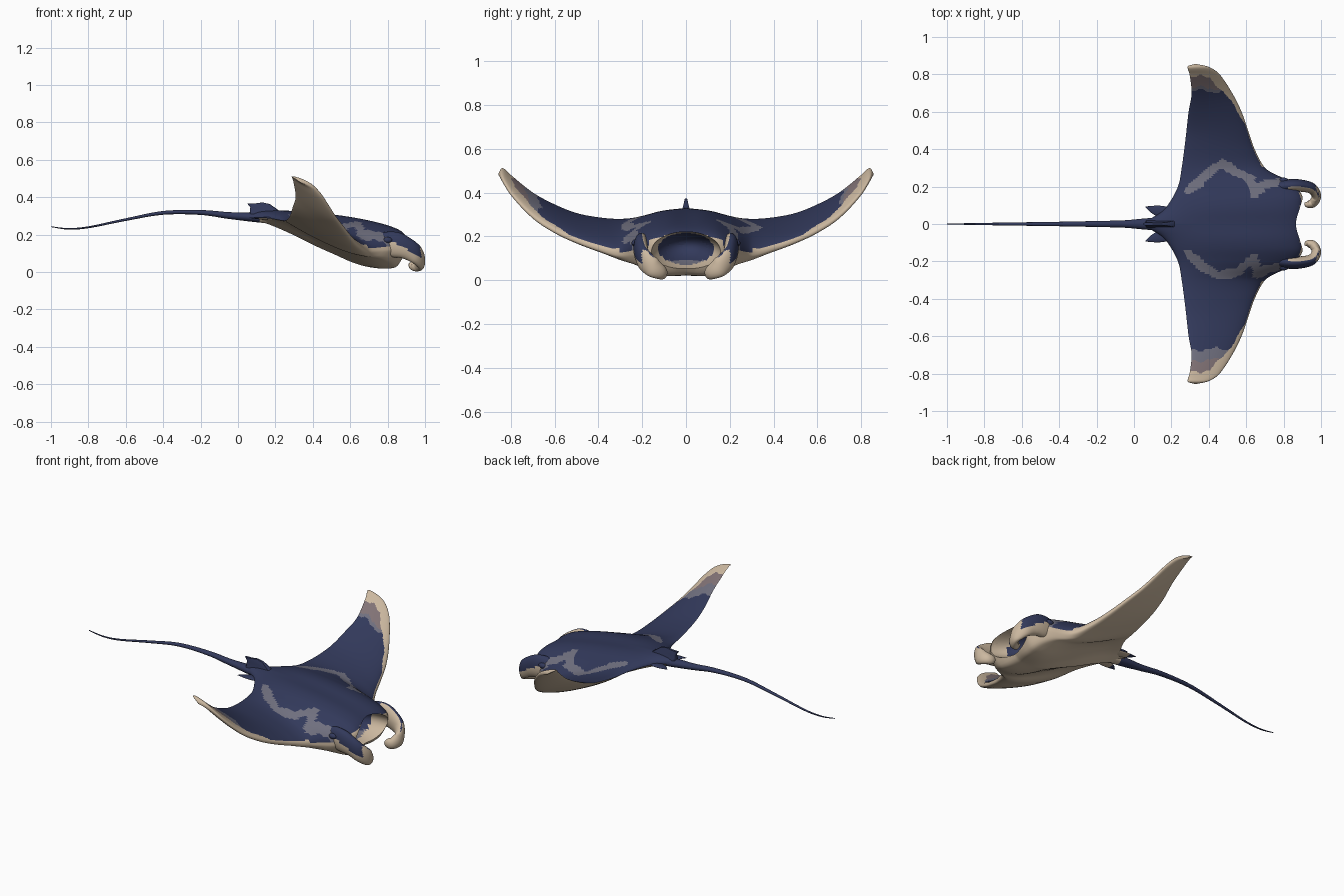
import bpy, bmesh, math
from mathutils import Vector, Matrix

if "Cube" in bpy.data.objects:
    bpy.data.objects.remove(bpy.data.objects["Cube"])


def make_material(name, col):
    m = bpy.data.materials.new(name)
    m.diffuse_color = (*col, 1)
    m.use_nodes = True
    m.node_tree.nodes["Principled BSDF"].inputs["Base Color"].default_value = m.diffuse_color
    return m


BLUE, CREAM, GREY, MAUVE = range(4)
MATS = [make_material("navy_skin", (0.032, 0.041, 0.104)),
        make_material("cream_skin", (0.60, 0.48, 0.35)),
        make_material("grey_patch", (0.16, 0.16, 0.21)),
        make_material("mauve_tint", (0.22, 0.17, 0.18))]


def curve(table, t):
    """Smooth value through (t, value) pairs."""
    if t <= table[0][0]:
        return table[0][1]
    if t >= table[-1][0]:
        return table[-1][1]
    i = max(k for k in range(len(table) - 1) if table[k][0] <= t)

    def slope(k):
        a, b = table[max(k - 1, 0)], table[min(k + 1, len(table) - 1)]
        return (b[1] - a[1]) / (b[0] - a[0])
    (t0, v0), (t1, v1) = table[i], table[i + 1]
    d = t1 - t0
    s = (t - t0) / d
    return ((2*s**3 - 3*s**2 + 1) * v0 + (s**3 - 2*s**2 + s) * d * slope(i)
            + (3*s**2 - 2*s**3) * v1 + (s**3 - s**2) * d * slope(i + 1))


def loft(name, rings, rule=None):
    """Skin closed rings, cap both ends, colour faces by rule."""
    bm = bmesh.new()
    rows = [[bm.verts.new(p) for p in r] for r in rings]
    n = len(rows[0])
    for a, b in zip(rows, rows[1:]):
        for k in range(n):
            bm.faces.new((a[k], a[(k+1) % n], b[(k+1) % n], b[k]))
    bm.faces.new(rows[0])
    bm.faces.new(rows[-1])
    bmesh.ops.recalc_face_normals(bm, faces=bm.faces)
    me = bpy.data.meshes.new(name)
    bm.to_mesh(me)
    bm.free()
    ob = bpy.data.objects.new(name, me)
    bpy.context.collection.objects.link(ob)
    finish(ob, rule)
    return ob


def finish(ob, rule=None):
    me = ob.data
    me.materials.clear()
    for m in MATS:
        me.materials.append(m)
    for p in me.polygons:
        p.material_index = rule(p.center, p.normal) if rule else BLUE
    bpy.ops.object.select_all(action='DESELECT')
    ob.select_set(True)
    bpy.context.view_layer.objects.active = ob
    bpy.ops.object.shade_smooth_by_angle(angle=math.radians(50))


def sweep(name, path, rule=None, n=20, steps=48):
    """Elliptical tube; path rows are x, y, z, half height, half thickness."""
    tabs = [[(i, p[c]) for i, p in enumerate(path)] for c in range(5)]
    rings = []
    for s in range(steps + 1):
        t = s / steps * (len(path) - 1)
        at = lambda q: Vector([curve(tabs[c], q) for c in range(3)])
        pos = at(t)
        tan = (at(min(t + .02, len(path) - 1)) - at(max(t - .02, 0))).normalized()
        up = (Vector((0, 0, 1)) - tan * tan.z).normalized()
        side = tan.cross(up)
        h, w = curve(tabs[3], t), curve(tabs[4], t)
        rings.append([pos + up * h * math.sin(a) + side * w * math.cos(a)
                      for a in (2 * math.pi * k / n for k in range(n))])
    return loft(name, rings, rule)


# ---- body and wings: airfoil sections across the span ----
SPAN = 0.855
LEAD_X = [(0, .90), (.1, .905), (.15, .90), (.2, .865), (.24, .81), (.27, .745), (.3, .70),
          (.4, .645), (.5, .61), (.6, .575), (.7, .525), (.8, .458), (.83, .42), (.845, .385),
          (.855, .335)]
TRAIL_X = [(0, .04), (.03, .09), (.06, .14), (.1, .18), (.2, .235), (.3, .255), (.45, .275),
           (.6, .292), (.7, .308), (.8, .297), (.83, .288), (.845, .29), (.855, .325)]
LEAD_Z = [(0, .135), (.2, .125), (.3, .118), (.4, .145), (.5, .18), (.6, .225), (.7, .29),
          (.8, .395), (.855, .482)]
TRAIL_Z = [(0, .295), (.1, .285), (.2, .275), (.3, .275), (.4, .285), (.5, .305), (.6, .345),
           (.7, .40), (.8, .48), (.83, .508), (.845, .508), (.855, .488)]
BULK = [(0, 1), (.1, .97), (.2, .75), (.25, .6), (.4, .4)]
WING_T = [(0, .06), (.2, .06), (.3, .047), (.4, .036), (.6, .026), (.8, .018), (.84, .014),
          (.855, .005)]
BELLY = [(0, 0), (.15, .018), (.3, .05), (.43, .085), (.55, .112), (.67, .138), (.78, .146),
         (.88, .132), (.92, .118), (.95, .085), (1, 0)]


def section(y, n=96):
    d = abs(y)
    xl, xt, zl, zt = (curve(t, d) for t in (LEAD_X, TRAIL_X, LEAD_Z, TRAIL_Z))
    w = min(max((d - .13) / .23, 0), 1)
    w = w * w * (3 - 2 * w)
    ring = []
    for k in range(n):
        a = 2 * math.pi * k / n
        u = .5 + .5 * math.cos(a)
        u = 0 if u < 1e-9 else min(u, 1)
        wing = curve(WING_T, d) * u**.7 * (1 - u)**.4 / .48
        if math.sin(a) > 0:
            body = .155 * u**.5 * (1 - u)**.2
        else:
            body = curve(BELLY, u)
        h = (1 - w) * body * curve(BULK, d) + w * wing
        ring.append((xt + (xl - xt) * u, y, zt + (zl - zt) * u + math.copysign(h, math.sin(a))))
    return ring


body = loft("body_and_wings",
            [section(SPAN * math.sin(math.pi / 2 * i / 120 * .88) / math.sin(math.pi * .44))
             for i in range(-120, 121)])

# hollow mouth
MOUTH = (Matrix.Translation((.98, 0, .12)) @ Matrix.Rotation(.15, 4, 'Y')
         @ Matrix.Diagonal((.28, .165, .093, 1)))
bpy.ops.mesh.primitive_uv_sphere_add(segments=64, ring_count=40, radius=1)
cutter = bpy.context.object
cutter.name = "mouth_cutter"
cutter.hide_render = True
cutter.data.transform(MOUTH)
mod = body.modifiers.new("mouth", 'BOOLEAN')
mod.operation, mod.solver, mod.object = 'DIFFERENCE', 'EXACT', cutter
hollow = bpy.data.meshes.new_from_object(
    body.evaluated_get(bpy.context.evaluated_depsgraph_get()))
body.modifiers.clear()
body.data = hollow
bpy.data.objects.remove(cutter)

PATCH_LEFT = [Vector(p) for p in ((.285, .18), (.35, .225), (.40, .275), (.465, .325),
                                  (.54, .285), (.62, .24), (.64, .165), (.70, .21), (.80, .23))]
PATCH_RIGHT = [Vector(p) for p in ((.285, .155), (.36, .225), (.45, .275), (.56, .255),
                                   (.635, .18), (.66, .265), (.72, .24), (.80, .222))]
TO_MOUTH = MOUTH.inverted()


def patch_distance(p, path):
    best = 9
    for a, b in zip(path, path[1:]):
        t = min(max((p - a).dot(b - a) / (b - a).length_squared, 0), 1)
        best = min(best, (p - a - (b - a) * t).length)
    return best


def body_rule(c, n):
    d = abs(c.y)
    q = TO_MOUTH @ c
    if q.length < 1.02 and n.dot(c - Vector((.98, 0, .12))) < 0:   # mouth lining
        if c.x > .805 or c.z < .066:
            return CREAM
        return GREY if c.z < .09 else BLUE
    if n.z < .08 or (c.x > .84 and d < .17 and n.z < .6):          # belly and lips
        return CREAM
    if d > .3 and n.x > .5 and n.z < .6:                           # blunt leading edge
        return CREAM
    wave = .010 * math.sin(c.x * 40) + .004 * math.sin(c.x * 110)
    if d > .785 + wave or (d > .54 and c.x > curve(LEAD_X, d) - .25 * (d - .52) + wave * .6):
        return CREAM                                              # pale wing tip
    if d > (.67 if c.y < 0 else .71) + wave:
        return MAUVE if d > .728 + wave else GREY
    path = PATCH_LEFT if c.y > 0 else PATCH_RIGHT
    if patch_distance(Vector((c.x, d)), path) < .023 + wave * .4:
        return GREY
    return BLUE


finish(body, body_rule)


# ---- curled head fins, eyes and pelvic fins on both sides ----
def head_fin_rule(c, n):
    high = c.z > .15 - .55 * (c.x - .85)
    inner = n.y * math.copysign(1, c.y) < -.45 and c.x > .82
    return BLUE if high and abs(c.y) > .145 and n.x < .8 and not inner else CREAM


def under_rule(c, n):
    return CREAM if n.z < -.1 and c.x > .11 else BLUE


for side, s in (("left", 1), ("right", -1)):
    sweep(side + "_head_fin",
          [(.71, s*.18, .15, .03, .012), (.77, s*.197, .15, .06, .032),
           (.84, s*.206, .146, .068, .034), (.90, s*.204, .126, .058, .032),
           (.95, s*.190, .094, .050, .029), (.975, s*.152, .058, .044, .025),
           (.96, s*.115, .037, .034, .024), (.93, s*.105, .036, .026, .019),
           (.912, s*.112, .04, .004, .004)], head_fin_rule, steps=72, n=32)
    bpy.ops.mesh.primitive_uv_sphere_add(segments=20, ring_count=12, radius=.018,
                                         location=(.80, s*.232, .17))
    eye = bpy.context.object
    eye.name = side + "_eye"
    eye.scale = (1.4, .9, .9)
    finish(eye)
    sweep(side + "_pelvic_fin",
          [(.22, s*.06, .285, .008, .02), (.16, s*.065, .287, .008, .03),
           (.11, s*.075, .288, .006, .024), (.062, s*.092, .29, .001, .002)], under_rule)

# ---- dorsal fin: tapered blade ----
dorsal = [(.25, .30), (.21, .335), (.17, .363), (.13, .372), (.09, .366), (.05, .365),
          (.066, .345), (.06, .30)]


def blade(y, shrink):
    return [(.14 + (x - .14) * shrink, y * (1 - .75 * (z - .3) / .072), z) for x, z in dorsal]


loft("dorsal_fin", [blade(-.022, .93), blade(-.013, 1), blade(.013, 1), blade(.022, .93)])

# ---- whip tail ----
sweep("tail", [(.30, 0, .262, .015, .03), (.1, 0, .290, .024, .032), (-.05, 0, .302, .018, .02),
               (-.2, 0, .318, .013, .016), (-.4, 0, .316, .01, .012), (-.6, 0, .28, .007, .009),
               (-.8, 0, .239, .005, .006), (-.91, 0, .231, .004, .004),
               (-1.0, 0, .242, .002, .002)], under_rule, steps=80, n=16)
